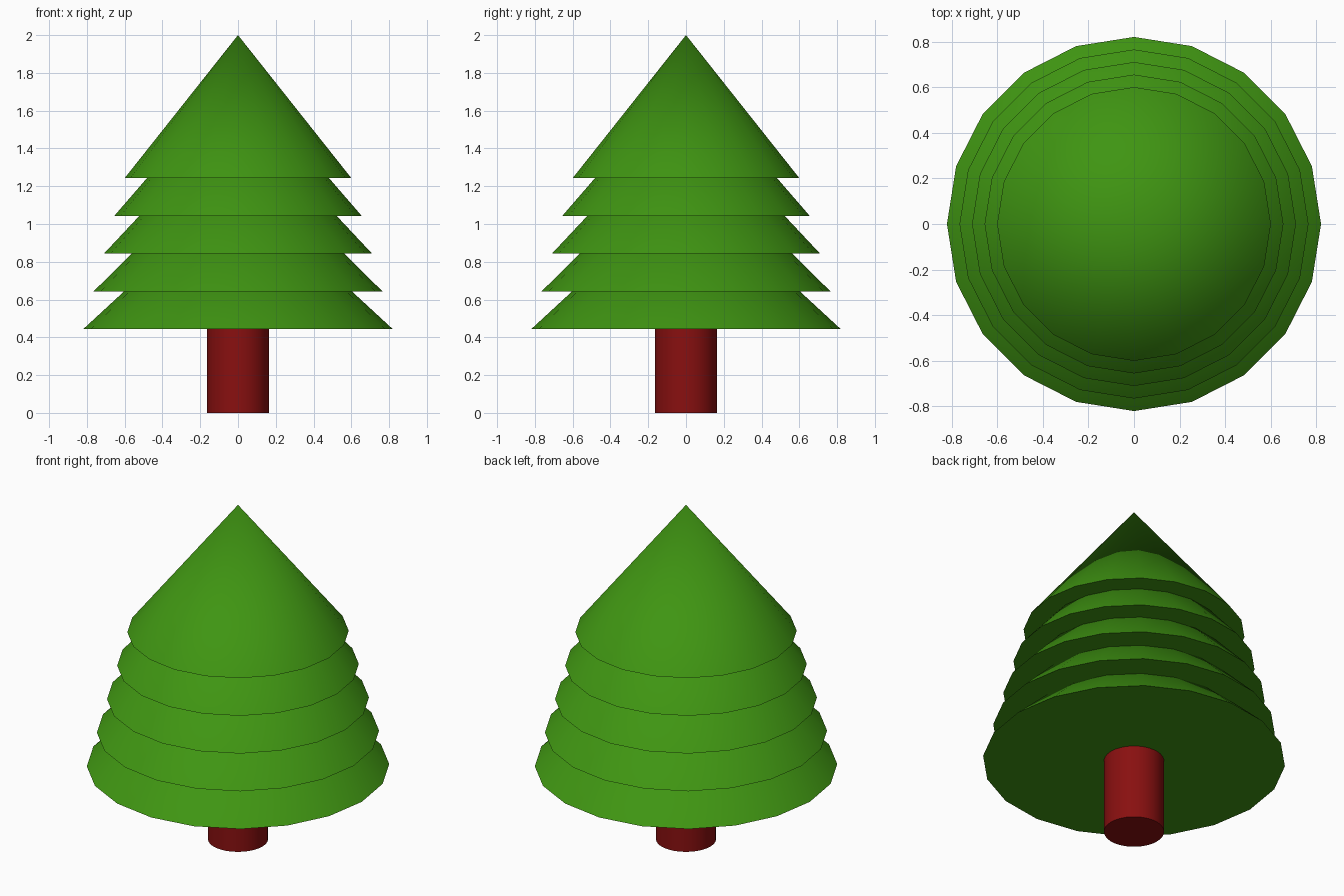
import bpy
from math import radians

if "Cube" in bpy.data.objects:
    bpy.data.objects.remove(bpy.data.objects["Cube"])

SIDES = 20
TIERS = 5
TIER_HEIGHT = 0.757


def material(name, colour):
    mat = bpy.data.materials.new(name)
    mat.diffuse_color = (*colour, 1)
    mat.use_nodes = True
    mat.node_tree.nodes["Principled BSDF"].inputs["Base Color"].default_value = mat.diffuse_color
    return mat


def finish(name, mat):
    obj = bpy.context.object
    obj.name = name
    obj.data.materials.append(mat)
    bpy.ops.object.shade_smooth_by_angle(angle=radians(40))


green = material("needles", (0.05, 0.30, 0.006))
red = material("bark", (0.25, 0.005, 0.005))

# Trunk, ending at the underside of the lowest branches
bpy.ops.mesh.primitive_cylinder_add(vertices=32, radius=0.163, depth=0.46,
                                    location=(0, 0, 0.23))
finish("trunk", red)

# Overlapping closed cones, each higher and narrower than the last
for i in range(TIERS):
    base = 0.443 + 0.2 * i
    bpy.ops.mesh.primitive_cone_add(vertices=SIDES, radius1=0.82 - 0.055 * i,
                                    radius2=0, depth=TIER_HEIGHT,
                                    location=(0, 0, base + TIER_HEIGHT / 2))
    finish(f"branch_tier_{i + 1}", green)
